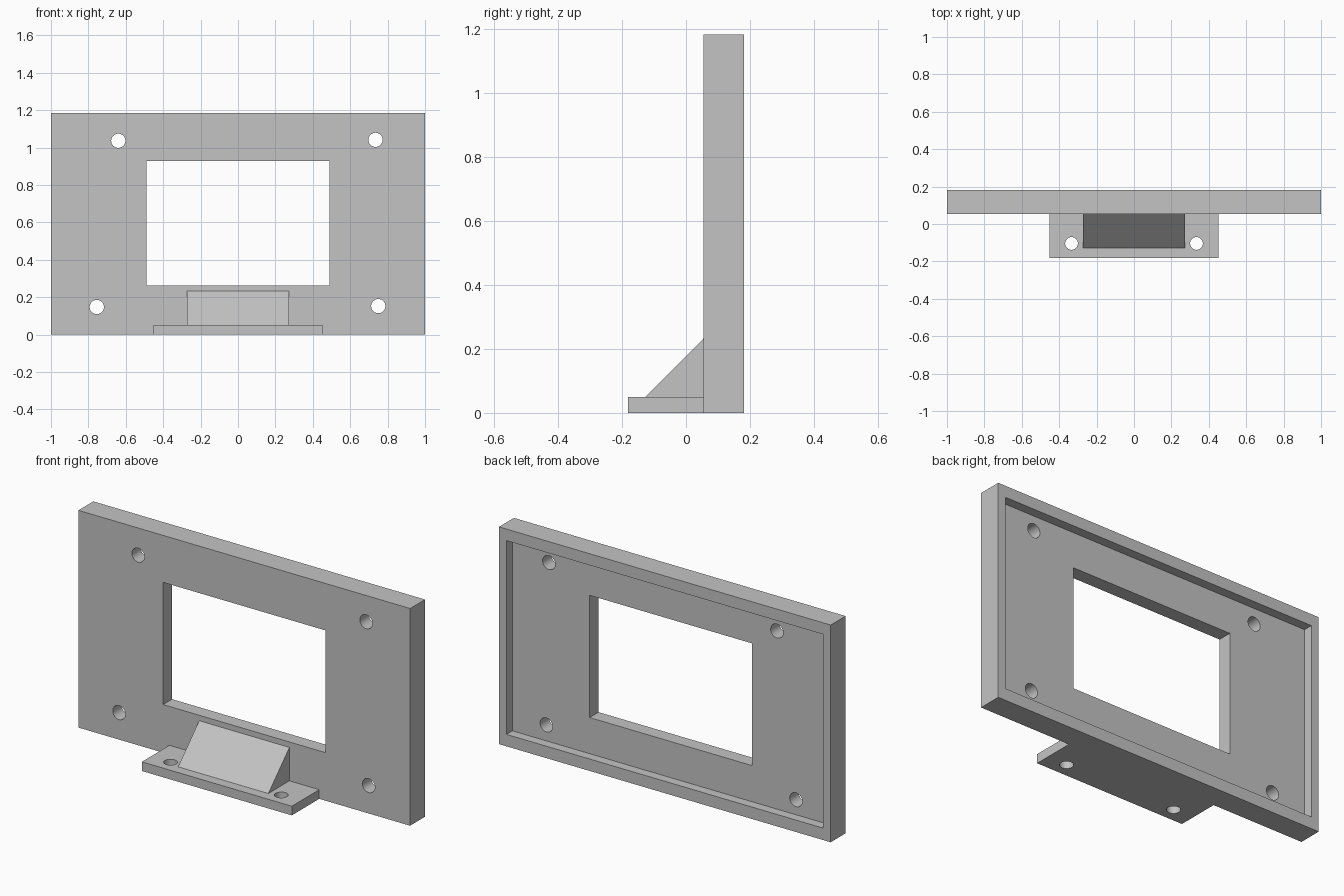
import bpy
import bmesh
import math
from mathutils import Matrix, Vector

default = bpy.data.objects.get("Cube")
if default:
    bpy.data.objects.remove(default, do_unlink=True)

# Single plain grey
grey = bpy.data.materials.new("light grey")
colour = (0.55, 0.55, 0.55, 1)
grey.use_nodes = True
grey.diffuse_color = colour
grey.node_tree.nodes["Principled BSDF"].inputs["Base Color"].default_value = colour


def finish(name, bm):
    bmesh.ops.recalc_face_normals(bm, faces=bm.faces)
    mesh = bpy.data.meshes.new(name)
    bm.to_mesh(mesh)
    bm.free()
    mesh.materials.append(grey)
    obj = bpy.data.objects.new(name, mesh)
    bpy.context.collection.objects.link(obj)
    return obj


def box(name, x, y, z):
    """Box from (min, max) ranges on each axis."""
    bm = bmesh.new()
    spans = (x, y, z)
    size = Vector([b - a for a, b in spans])
    centre = Vector([(a + b) / 2 for a, b in spans])
    bmesh.ops.create_cube(bm, size=1, matrix=Matrix.Translation(centre) @ Matrix.Diagonal(size).to_4x4())
    return finish(name, bm)


def rod(name, centre, radius, axis):
    """Long cylinder along y or z, used for drilling."""
    bm = bmesh.new()
    turn = Matrix.Rotation(math.pi / 2, 4, "X") if axis == "Y" else Matrix.Identity(4)
    bmesh.ops.create_cone(bm, cap_ends=True, segments=48, radius1=radius, radius2=radius,
                          depth=0.6, matrix=Matrix.Translation(centre) @ turn)
    return finish(name, bm)


def cut(target, cutter):
    cutter.hide_render = True
    mod = target.modifiers.new("cut", "BOOLEAN")
    mod.operation = "DIFFERENCE"
    mod.solver = "EXACT"
    mod.object = cutter
    bpy.context.view_layer.objects.active = target
    bpy.ops.object.modifier_apply(modifier=mod.name)
    bpy.data.objects.remove(cutter, do_unlink=True)


def smooth(obj):
    bpy.ops.object.select_all(action="DESELECT")
    obj.select_set(True)
    bpy.context.view_layer.objects.active = obj
    bpy.ops.object.shade_smooth_by_angle(angle=math.radians(30))


FRONT, BACK, DEPTH_Y, TOP = 0.054, 0.182, 0.131, 1.184

# Panel with rear recess, window and four screw holes
panel = box("panel", (-1, 1), (FRONT, BACK), (0, TOP))
cut(panel, box("recess_cutter", (-0.955, 0.955), (DEPTH_Y, 0.4), (0.065, TOP - 0.063)))
cut(panel, box("window_cutter", (-0.489, 0.489), (-0.3, 0.5), (0.262, 0.928)))
for x, z in ((-0.64, 1.036), (0.735, 1.041), (-0.755, 0.147), (0.75, 0.152)):
    cut(panel, rod("screw_cutter", (x, 0.1, z), 0.038, "Y"))
smooth(panel)

# Mounting foot with two bolt holes
foot = box("mounting_foot", (-0.452, 0.452), (-0.182, FRONT), (0, 0.05))
for side in (-1, 1):
    cut(foot, rod("bolt_cutter", (side * 0.334, -0.104, 0), 0.034, "Z"))
smooth(foot)

# Sloping brace between foot and panel
bm = bmesh.new()
profile = [(-0.127, 0.05), (FRONT, 0.05), (FRONT, 0.232)]
face = bm.faces.new([bm.verts.new((-0.272, y, z)) for y, z in profile])
sweep = bmesh.ops.extrude_face_region(bm, geom=[face])
bmesh.ops.translate(bm, vec=(0.544, 0, 0),
                    verts=[g for g in sweep["geom"] if isinstance(g, bmesh.types.BMVert)])
finish("brace_wedge", bm)
